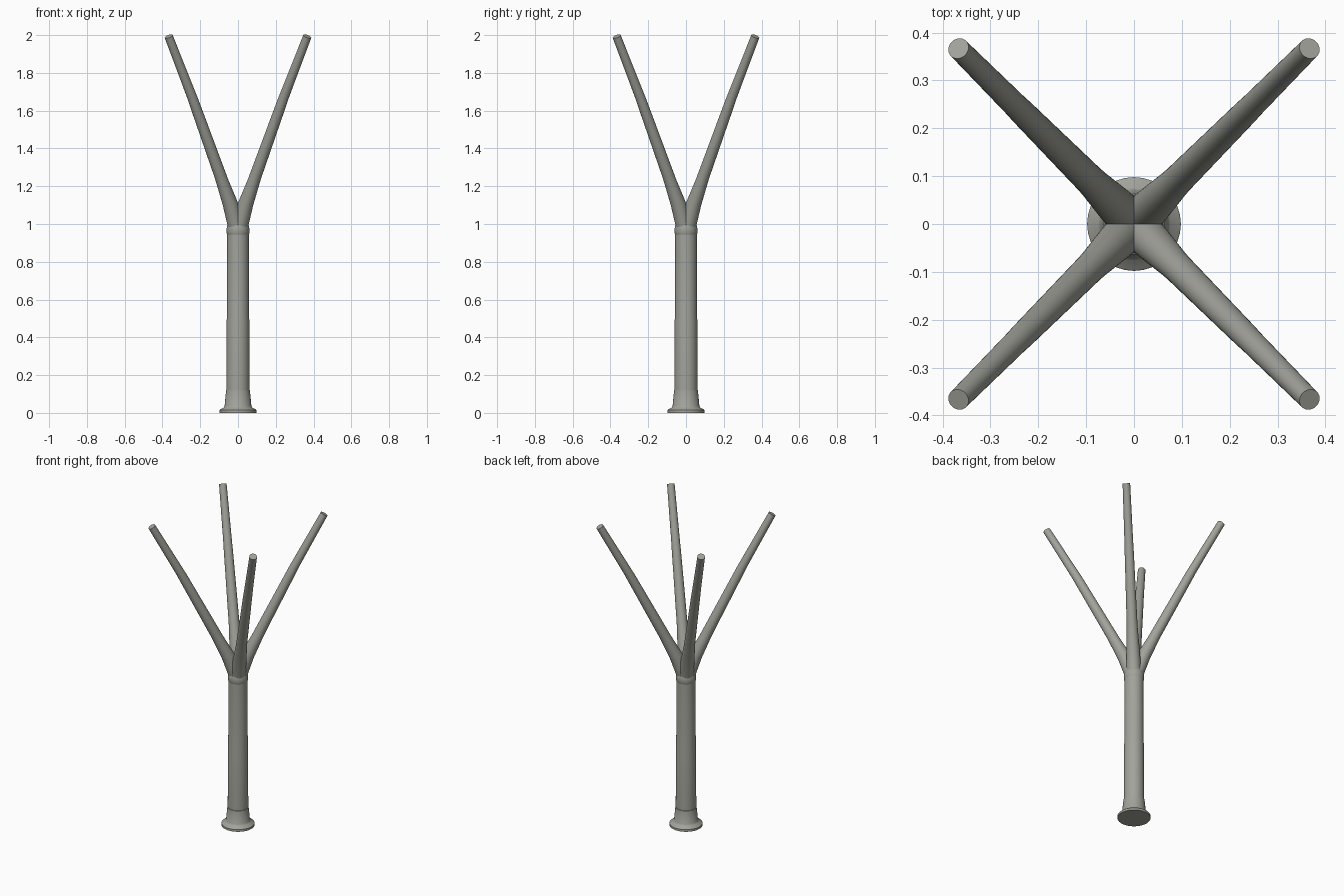
import bpy, bmesh, math
from mathutils import Vector

if "Cube" in bpy.data.objects:
    bpy.data.objects.remove(bpy.data.objects["Cube"])

SIDES = 32
metal = bpy.data.materials.new("grey metal")
metal.diffuse_color = (0.36, 0.365, 0.325, 1)
metal.use_nodes = True
metal.node_tree.nodes["Principled BSDF"].inputs["Base Color"].default_value = metal.diffuse_color


def tube(name, path):
    """Closed round tube through (point, direction, radius) rings."""
    bm = bmesh.new()
    rings = []
    for p, d, r in path:
        d = d.normalized()
        u = Vector((0, 0, 1)).cross(d)
        u = u.normalized() if u.length > 1e-4 else Vector((1, 0, 0))
        v = d.cross(u)
        rings.append([bm.verts.new(p + r * (math.cos(a) * u + math.sin(a) * v))
                      for a in (2 * math.pi * i / SIDES for i in range(SIDES))])
    for a, b in zip(rings, rings[1:]):
        for i in range(SIDES):
            j = (i + 1) % SIDES
            bm.faces.new((a[i], a[j], b[j], b[i]))
    bm.faces.new(rings[0][::-1])
    bm.faces.new(rings[-1])
    bmesh.ops.recalc_face_normals(bm, faces=bm.faces[:])
    me = bpy.data.meshes.new(name)
    bm.to_mesh(me)
    bm.free()
    me.materials.append(metal)
    ob = bpy.data.objects.new(name, me)
    bpy.context.collection.objects.link(ob)
    bpy.ops.object.select_all(action='DESELECT')
    ob.select_set(True)
    bpy.context.view_layer.objects.active = ob
    bpy.ops.object.shade_smooth_by_angle(angle=math.radians(30))
    return ob


def turned(name, profile):
    """Upright turned part from (radius, height) pairs."""
    up = Vector((0, 0, 1))
    return tube(name, [(Vector((0, 0, z)), up, r) for r, z in profile])


# Flanged foot with a tapered socket
turned("base_flange", [(0.098, 0), (0.098, 0.014), (0.094, 0.018), (0.076, 0.028),
                       (0.071, 0.036), (0.063, 0.12), (0.058, 0.122)])
# Column, slightly tapering
turned("post", [(0.061, 0.11), (0.060, 0.49), (0.058, 0.51), (0.057, 0.95)])
# Collar under the branches
turned("collar", [(0.057, 0.945), (0.060, 0.952), (0.060, 0.978), (0.056, 0.995), (0.050, 1.0)])

# Four branches along the diagonals: (x = y offset, height, radius)
steps = [(0.005, 0.96, 0.044), (0.012, 1.0, 0.044), (0.042, 1.11, 0.040),
         (0.083, 1.225, 0.033), (0.095, 1.26, 0.032), (0.235, 1.65, 0.027),
         (0.246, 1.68, 0.026), (0.367, 1.993, 0.0225)]
for name, sx, sy in (("front_left", -1, -1), ("front_right", 1, -1),
                     ("back_left", -1, 1), ("back_right", 1, 1)):
    pts = [Vector((sx * o, sy * o, z)) for o, z, r in steps]
    path = []
    for i, p in enumerate(pts):
        d = pts[min(i + 1, len(pts) - 1)] - pts[max(i - 1, 0)]
        path.append((p, d, steps[i][2]))
    tube("branch_" + name, path)
